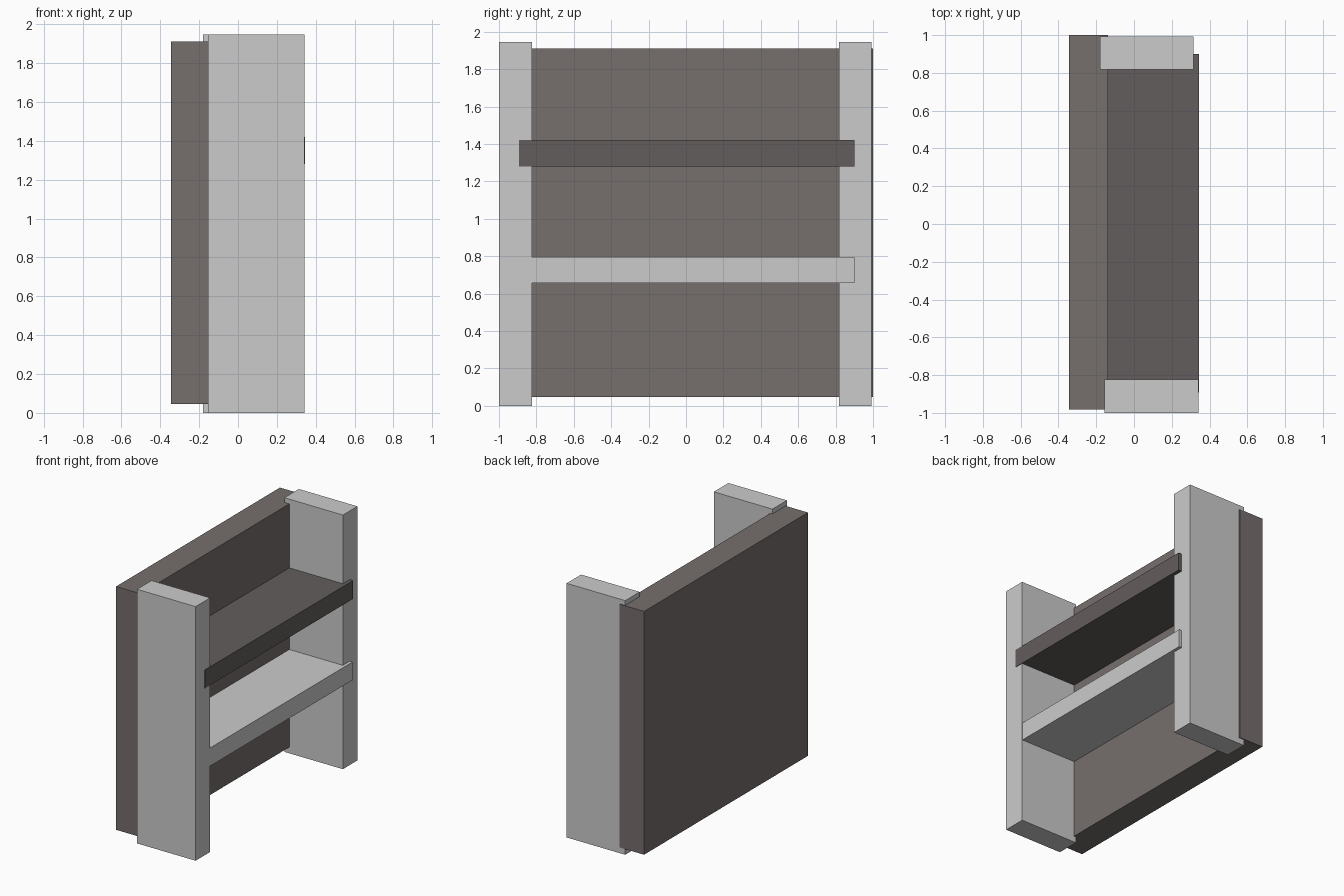
import bpy

if "Cube" in bpy.data.objects:
    bpy.data.objects.remove(bpy.data.objects["Cube"])


def material(name, rgb):
    m = bpy.data.materials.new(name)
    m.diffuse_color = (*rgb, 1)
    m.use_nodes = True
    m.node_tree.nodes["Principled BSDF"].inputs["Base Color"].default_value = m.diffuse_color
    return m


def board(name, x, y, z, mat=None):
    """Box spanning the given (min, max) ranges."""
    spans = (x, y, z)
    bpy.ops.mesh.primitive_cube_add(size=1, location=[(a + b) / 2 for a, b in spans])
    ob = bpy.context.object
    ob.name = name
    ob.scale = [b - a for a, b in spans]
    bpy.ops.object.transform_apply(location=False, rotation=False, scale=True)
    if mat:
        ob.data.materials.append(mat)
    return ob


panel_mat = material("dark_brown", (0.18, 0.156, 0.152))
shelf_mat = material("charcoal", (0.124, 0.11, 0.107))

# Thick back panel
board("back_panel", (-0.345, -0.138), (-0.983, 1.0), (0.047, 1.91), panel_mat)

# Upright side boards, slightly offset from each other
board("side_board_front", (-0.155, 0.341), (-1.0, -0.824), (0, 1.946))
board("side_board_rear", (-0.18, 0.316), (0.818, 0.993), (0, 1.946))

# Two shelves let into the sides
board("upper_shelf", (-0.155, 0.344), (-0.892, 0.901), (1.28, 1.42), shelf_mat)
board("lower_shelf", (-0.155, 0.339), (-0.892, 0.901), (0.656, 0.795))
